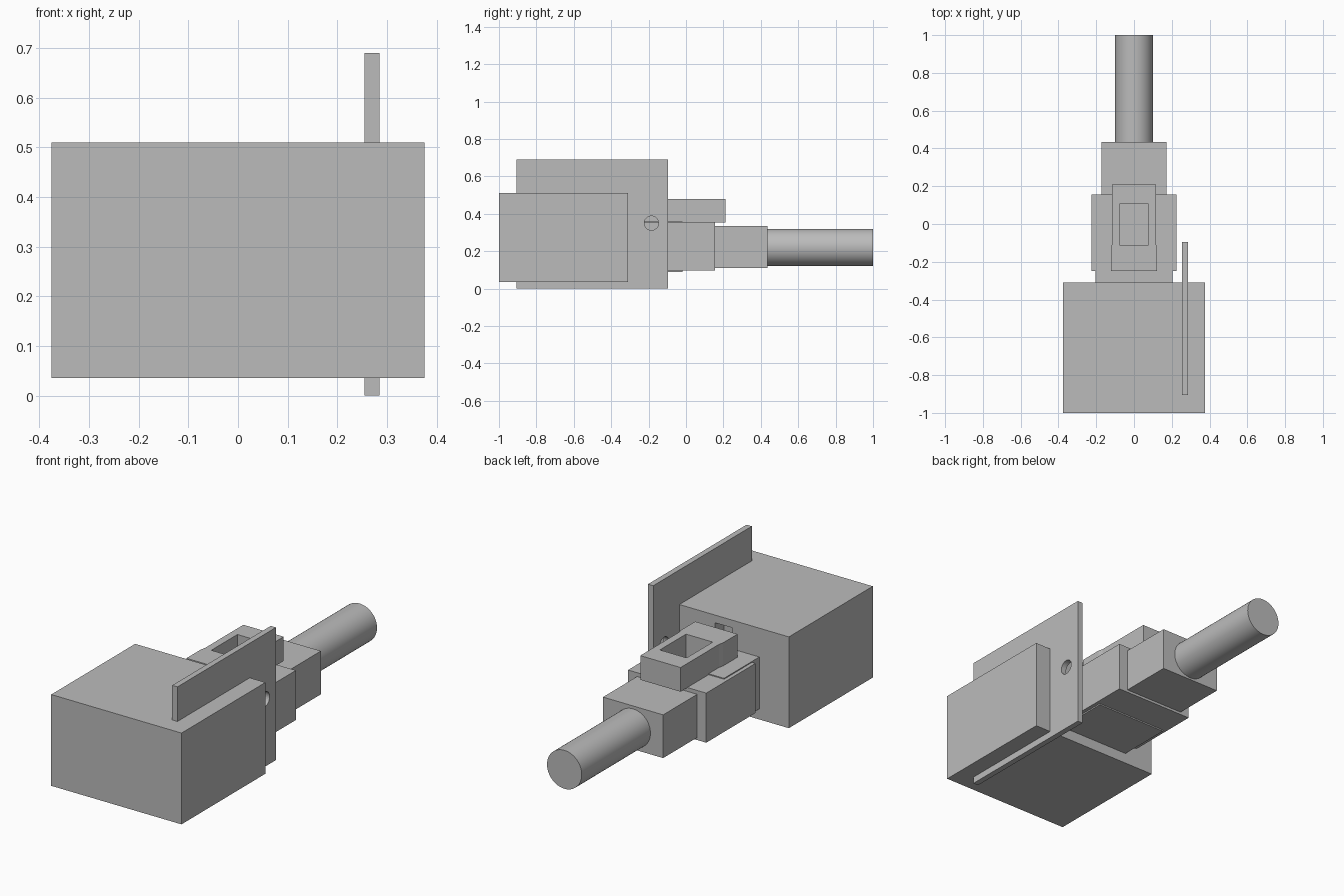
import bpy
import bmesh
from math import pi

if "Cube" in bpy.data.objects:
    bpy.data.objects.remove(bpy.data.objects["Cube"], do_unlink=True)

# Single plain grey material
grey = bpy.data.materials.new("plain grey")
grey.use_nodes = True
grey.diffuse_color = (0.5, 0.5, 0.5, 1)
grey.node_tree.nodes["Principled BSDF"].inputs["Base Color"].default_value = (0.5, 0.5, 0.5, 1)


def prism(name, outline, z0, z1):
    """Extrude a flat outline from z0 up to z1."""
    bm = bmesh.new()
    base = bm.faces.new([bm.verts.new((x, y, z0)) for x, y in outline])
    top = bmesh.ops.extrude_face_region(bm, geom=[base])["geom"]
    verts = [v for v in top if isinstance(v, bmesh.types.BMVert)]
    bmesh.ops.translate(bm, verts=verts, vec=(0, 0, z1 - z0))
    bmesh.ops.recalc_face_normals(bm, faces=bm.faces)
    mesh = bpy.data.meshes.new(name)
    bm.to_mesh(mesh)
    bm.free()
    mesh.materials.append(grey)
    obj = bpy.data.objects.new(name, mesh)
    bpy.context.collection.objects.link(obj)
    return obj


def box(name, x, y, z):
    """Box from a (low, high) pair per axis."""
    outline = [(x[0], y[0]), (x[1], y[0]), (x[1], y[1]), (x[0], y[1])]
    return prism(name, outline, *z)


def cylinder(name, radius, length, location, axis, sides):
    rotation = (0, pi / 2, 0) if axis == "x" else (pi / 2, 0, 0)
    bpy.ops.mesh.primitive_cylinder_add(vertices=sides, radius=radius, depth=length,
                                        location=location, rotation=rotation)
    obj = bpy.context.object
    obj.name = name
    obj.data.materials.append(grey)
    return obj


def cut(target, cutter):
    """Subtract the cutter, then discard it."""
    cutter.hide_render = True
    mod = target.modifiers.new("cut", "BOOLEAN")
    mod.operation = "DIFFERENCE"
    mod.solver = "EXACT"
    mod.object = cutter
    bpy.context.view_layer.objects.active = target
    bpy.ops.object.modifier_apply(modifier=mod.name)
    bpy.data.objects.remove(cutter, do_unlink=True)


# Socket block with a latch slot in its back face
socket = box("socket_block", (-0.375, 0.375), (-1, -0.31), (0.035, 0.51))
cut(socket, box("slot_cutter", (-0.05, 0.05), (-0.385, -0.2), (0.36, 0.47)))

# Upright mounting plate with a screw hole
plate = box("mounting_plate", (0.255, 0.285), (-0.905, -0.095), (0, 0.69))
cut(plate, cylinder("hole_cutter", 0.038, 0.2, (0.27, -0.185, 0.35), "x", 32))

# Plug: core, housing and strain relief
box("plug_core", (-0.205, 0.205), (-0.32, -0.02), (0.09, 0.36))
box("plug_housing", (-0.225, 0.225), (-0.25, 0.155), (0.097, 0.355))
box("strain_relief", (-0.173, 0.173), (0.15, 0.435), (0.11, 0.335))

# Latch frame, slightly wider at its front end
half = [(0.122, -0.25), (0.122, -0.13), (0.116, -0.105), (0.116, 0.21)]
latch = prism("latch_frame", half + [(-x, y) for x, y in reversed(half)], 0.354, 0.48)
cut(latch, box("opening_cutter", (-0.077, 0.077), (-0.11, 0.105), (0.3, 0.6)))

# Cable
cylinder("cable", 0.1, 0.58, (0, 0.71, 0.22), "y", 48)
bpy.ops.object.shade_smooth_by_angle()
